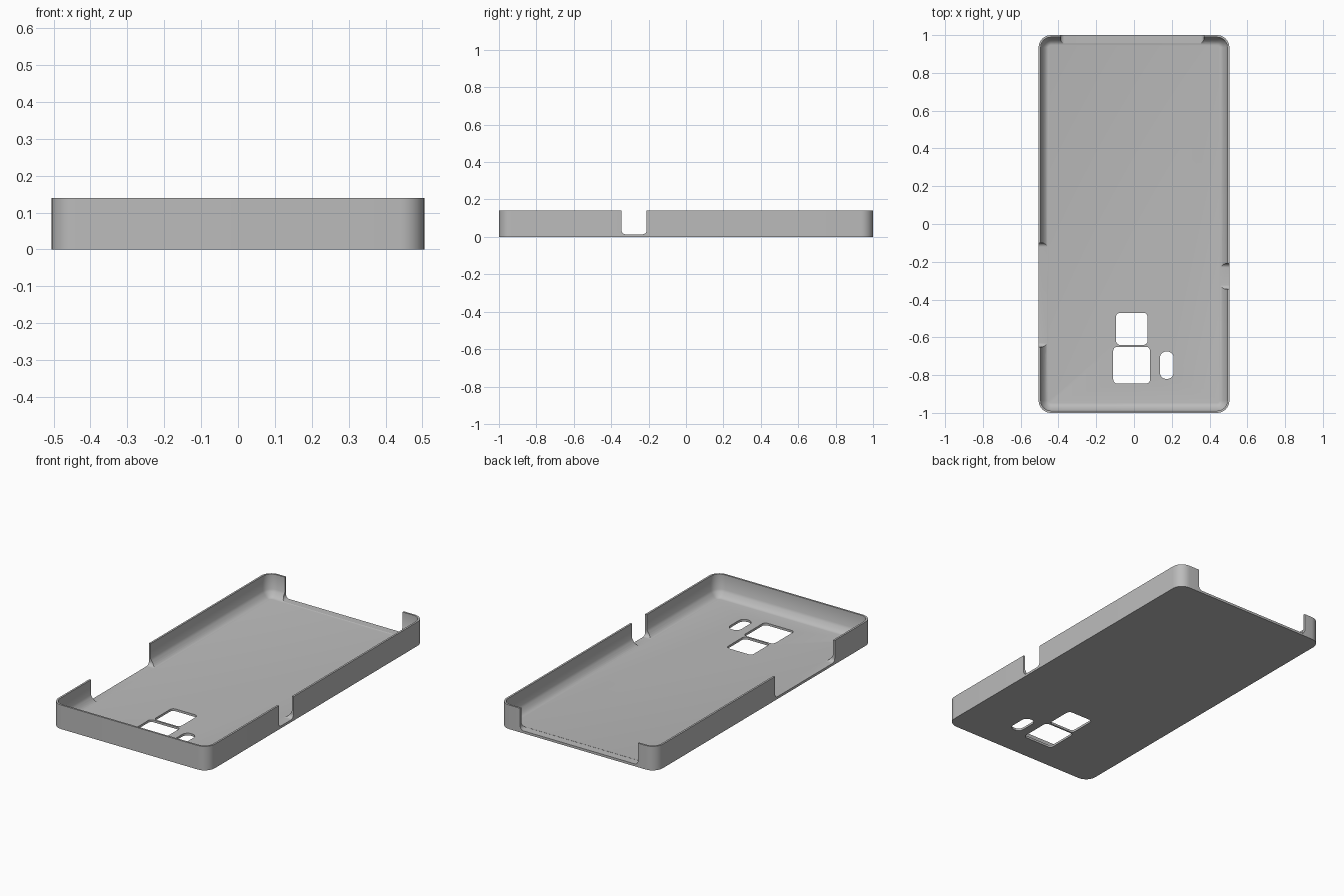
import bpy, bmesh, math
from mathutils import Matrix, Vector

cube = bpy.data.objects.get("Cube")
if cube:
    bpy.data.objects.remove(cube, do_unlink=True)

HALF_X, HALF_Y, HEIGHT = 0.505, 1.0, 0.14
WALL, FLOOR, CORNER = 0.011, 0.013, 0.065
COVE_W, COVE_H = 0.042, 0.04

grey = bpy.data.materials.new("case grey")
grey.use_nodes = True
colour = (0.5, 0.5, 0.5, 1)
grey.diffuse_color = colour
grey.node_tree.nodes["Principled BSDF"].inputs["Base Color"].default_value = colour


def rounded_rect(x0, x1, y0, y1, r, steps=8):
    """Counter-clockwise outline of a rectangle with rounded corners."""
    centres = [(x1 - r, y1 - r), (x0 + r, y1 - r), (x0 + r, y0 + r), (x1 - r, y0 + r)]
    pts = []
    for i, (cx, cy) in enumerate(centres):
        for k in range(steps + 1):
            a = math.pi / 2 * (i + k / steps)
            pts.append((cx + r * math.cos(a), cy + r * math.sin(a)))
    return pts


def loft(name, rings):
    """Closed solid through a list of (outline, height) rings."""
    bm = bmesh.new()
    loops = [[bm.verts.new((x, y, z)) for x, y in pts] for pts, z in rings]
    n = len(loops[0])
    for a, b in zip(loops, loops[1:]):
        for i in range(n):
            j = (i + 1) % n
            bm.faces.new((a[i], a[j], b[j], b[i]))
    bm.faces.new(loops[0][::-1])
    bm.faces.new(loops[-1])
    bmesh.ops.recalc_face_normals(bm, faces=bm.faces)
    mesh = bpy.data.meshes.new(name)
    bm.to_mesh(mesh)
    bm.free()
    obj = bpy.data.objects.new(name, mesh)
    bpy.context.collection.objects.link(obj)
    mesh.materials.append(grey)
    return obj


def inset_ring(d, z):
    r = max(CORNER - d, 0.012)
    return rounded_rect(-HALF_X + d, HALF_X - d, -HALF_Y + d, HALF_Y - d, r), z


# Tray: outer wall, rim, inner wall, coved edge and floor
rings = [inset_ring(0, 0), inset_ring(0, HEIGHT), inset_ring(WALL, HEIGHT)]
for k in range(7):
    t = 1 - k / 6
    rings.append(inset_ring(WALL + COVE_W * (1 - t), FLOOR + COVE_H * t * t))
case = loft("phone_case", rings)

# Camera, flash and sensor windows through the floor
cutters = []
windows = {
    "upper_window": (-0.095, 0.072, -0.64, -0.47, 0.022),
    "lower_window": (-0.11, 0.085, -0.845, -0.65, 0.022),
    "sensor_window": (0.137, 0.21, -0.82, -0.675, 0.034),
}
for name, box in windows.items():
    outline = rounded_rect(*box)
    cutters.append(loft(name + "_cutter", [(outline, -0.05), (outline, 0.05)]))


# Wall openings with rounded lower corners
def wall_cutter(name, lo, hi, depth0, depth1, axis, bottom):
    outline = rounded_rect(lo, hi, bottom, 0.3, 0.022)
    obj = loft(name + "_cutter", [(outline, depth0), (outline, depth1)])
    along, out = (Vector((0, 1, 0)), Vector((1, 0, 0)))
    if axis == "y":
        along, out = out, along
    turn = Matrix((along, Vector((0, 0, 1)), out)).transposed().to_4x4()
    obj.data.transform(turn)
    if turn.determinant() < 0:
        obj.data.flip_normals()
    cutters.append(obj)


wall_cutter("right_buttons", -0.65, -0.10, -0.6, -0.45, "x", FLOOR + 0.001)
wall_cutter("left_button", -0.345, -0.21, 0.45, 0.6, "x", FLOOR + 0.001)
wall_cutter("back_port", -0.39, 0.37, 0.955, 1.1, "y", FLOOR + 0.001)

for cutter in cutters:
    cutter.hide_render = True
    mod = case.modifiers.new(cutter.name, "BOOLEAN")
    mod.operation = "DIFFERENCE"
    mod.solver = "EXACT"
    mod.object = cutter

# Bake the cuts, drop the cutters and smooth the rounded parts
bpy.context.view_layer.update()
graph = bpy.context.evaluated_depsgraph_get()
baked = bpy.data.meshes.new_from_object(case.evaluated_get(graph))
case.modifiers.clear()
case.data = baked
for cutter in cutters:
    bpy.data.objects.remove(cutter, do_unlink=True)
bpy.ops.object.select_all(action="DESELECT")
case.select_set(True)
bpy.context.view_layer.objects.active = case
bpy.ops.object.shade_smooth_by_angle(angle=math.radians(30))
